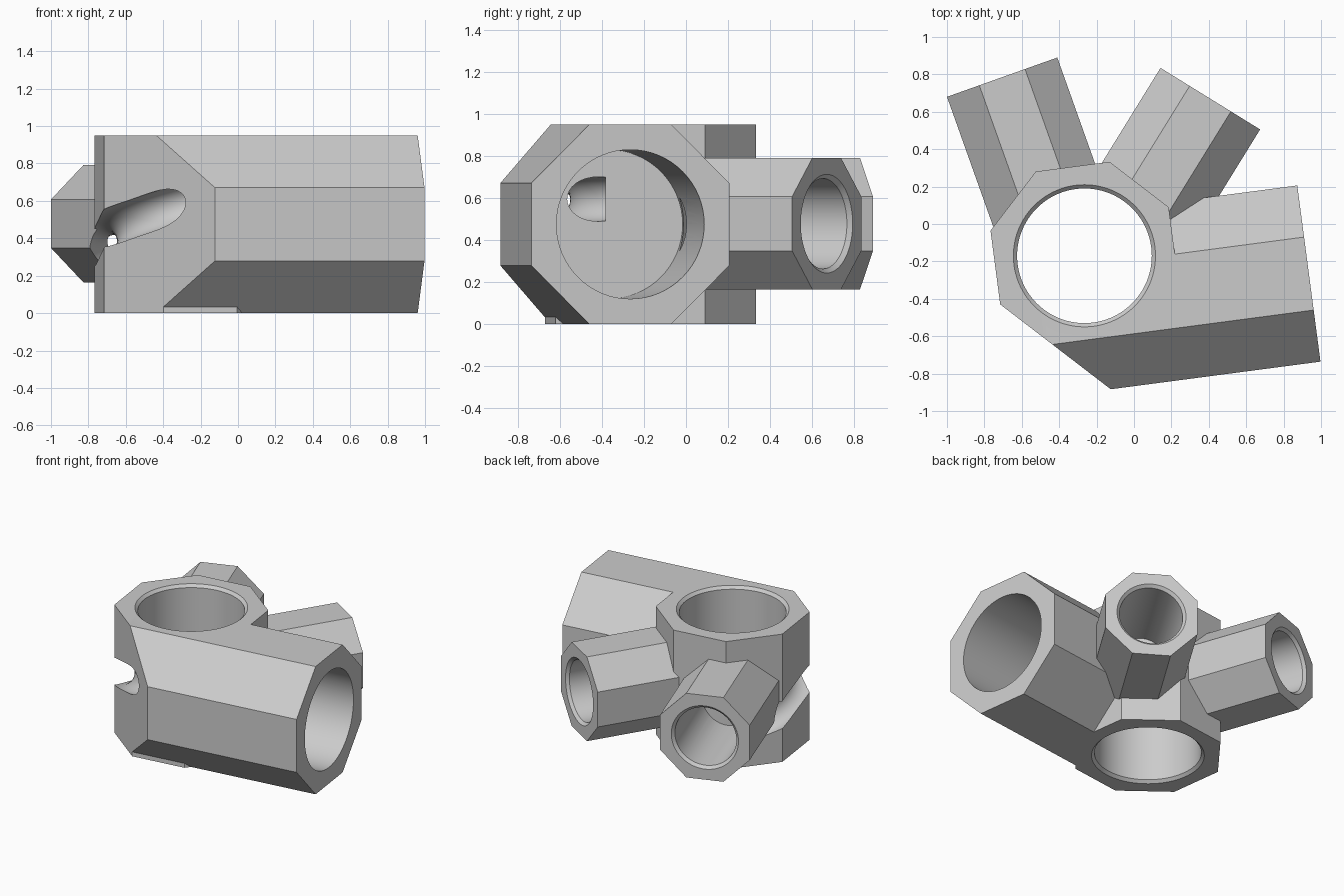
import bpy, bmesh
from math import radians, sin, cos, pi
from mathutils import Vector, Matrix

if "Cube" in bpy.data.objects:
    bpy.data.objects.remove(bpy.data.objects["Cube"])

UP = Vector((0, 0, 1))
HUB = Vector((-0.265, -0.17, 0))
HEIGHT = 0.95
MID = HEIGHT / 2
OCT = 1 / cos(pi / 8)          # corner radius of an octagon with unit apothem

grey = bpy.data.materials.new("plain_grey")
grey.use_nodes = True
grey.diffuse_color = (0.6, 0.6, 0.6, 1)
grey.node_tree.nodes["Principled BSDF"].inputs["Base Color"].default_value = (0.6, 0.6, 0.6, 1)


def direction(degrees):
    return Vector((cos(radians(degrees)), sin(radians(degrees)), 0))


def make_object(name, bm):
    bmesh.ops.recalc_face_normals(bm, faces=bm.faces)
    mesh = bpy.data.meshes.new(name)
    bm.to_mesh(mesh)
    bm.free()
    mesh.materials.append(grey)
    obj = bpy.data.objects.new(name, mesh)
    bpy.context.collection.objects.link(obj)
    return obj


def skin(rings):
    """Closed solid through rings of points."""
    bm = bmesh.new()
    loops = [[bm.verts.new(p) for p in ring] for ring in rings]
    n = len(loops[0])
    for a, b in zip(loops, loops[1:]):
        for i in range(n):
            j = (i + 1) % n
            bm.faces.new((a[i], a[j], b[j], b[i]))
    bm.faces.new(loops[0])
    bm.faces.new(loops[-1])
    return bm


def ring(centre, side, up, r, n, phase=0):
    angles = [radians(phase) + 2 * pi * i / n for i in range(n)]
    return [centre + r * (cos(a) * side + sin(a) * up) for a in angles]


def turned(origin, axis, profile, n, phase=0):
    """Solid along an axis from (distance, radius) pairs."""
    if abs(axis.z) > 0.9:
        side, up = Vector((1, 0, 0)), Vector((0, 1, 0))
    else:
        side, up = axis.cross(UP), UP
    return skin([ring(origin + d * axis, side, up, r, n, phase) for d, r in profile])


def combine(base, other, operation):
    mod = base.modifiers.new("combine", 'BOOLEAN')
    mod.operation = operation
    mod.solver = 'EXACT'
    mod.object = other
    bpy.context.view_layer.objects.active = base
    bpy.ops.object.modifier_apply(modifier=mod.name)
    bpy.data.objects.remove(other)


# Octagonal upright hub
body = make_object("manifold_body", turned(HUB, UP, [(0, 0.52), (HEIGHT, 0.52)], 8, 30))

# Trim the hub's upper rim to the sloping face of the main branch
main_axis = direction(7.5)
main_end = Vector((0.935, -0.265, MID))
slope = (main_axis.cross(UP) + UP).normalized()
trim = bmesh.new()
bmesh.ops.create_cube(trim, size=1)
frame = Matrix((main_axis, slope.cross(main_axis), slope)).transposed().to_4x4()
middle = main_end - main_axis + slope * (MID + 0.5)
trim.transform(Matrix.Translation(middle) @ frame @ Matrix.Diagonal((4, 1, 1, 1)))
combine(body, make_object("rim_trim", trim), 'DIFFERENCE')

# Main branch, its inner end sliced flush with a hub face
main = turned(main_end, -main_axis, [(0, MID * OCT), (1.45, MID * OCT)], 8, 22.5)
flat = direction(232.5)
cut = bmesh.ops.bisect_plane(main, geom=main.verts[:] + main.edges[:] + main.faces[:],
                             plane_co=HUB + flat * 0.52 / OCT, plane_no=flat, clear_outer=True)
bmesh.ops.holes_fill(main, edges=[e for e in cut["geom_cut"] if isinstance(e, bmesh.types.BMEdge)])
combine(body, make_object("main_branch", main), 'UNION')

# Two small branches: end centre, heading, length
branches = [(Vector((-0.705, 0.785, 0.478)), direction(109.6), 0.85),
            (Vector((0.408, 0.67, 0.478)), direction(58.3), 0.75)]
for end, axis, length in branches:
    tube = turned(end, -axis, [(0, 0.313 * OCT), (length, 0.313 * OCT)], 8, 22.5)
    combine(body, make_object("small_branch", tube), 'UNION')

# Chamfered bores in the small branches, stopped by the hub lining
for end, axis, length in branches:
    bore = turned(end, -axis, [(-0.02, 0.255), (0.02, 0.215), (0.72, 0.215)], 64)
    combine(body, make_object("small_bore", bore), 'DIFFERENCE')
lining = turned(HUB, UP, [(0.1, 0.385), (HEIGHT - 0.1, 0.385)], 96)
combine(body, make_object("hub_lining", lining), 'UNION')

# Blind bore in the main branch
bore = turned(main_end, -main_axis, [(-0.05, 0.355), (0.79, 0.355)], 64)
combine(body, make_object("main_bore", bore), 'DIFFERENCE')

# Hub bore, chamfered at both ends
bore = turned(HUB, UP, [(-0.02, 0.4), (0.02, 0.36), (HEIGHT - 0.02, 0.36), (HEIGHT + 0.02, 0.4)], 96)
combine(body, make_object("hub_bore", bore), 'DIFFERENCE')

# Spiral channel running round the hub wall
rings = []
for degrees in range(128, 338, 5):
    out = direction(degrees)
    z = min(max(0.35 + (degrees - 165) * 0.00233, 0.31), 0.595)
    rings.append(ring(HUB + out * 0.488 + UP * z, out, UP, 0.106, 32))
combine(body, make_object("spiral_channel", skin(rings)), 'DIFFERENCE')

# Smooth the bores, keep the facets crisp
bpy.ops.object.select_all(action='DESELECT')
body.select_set(True)
bpy.context.view_layer.objects.active = body
bpy.ops.object.shade_smooth_by_angle(angle=radians(25))
